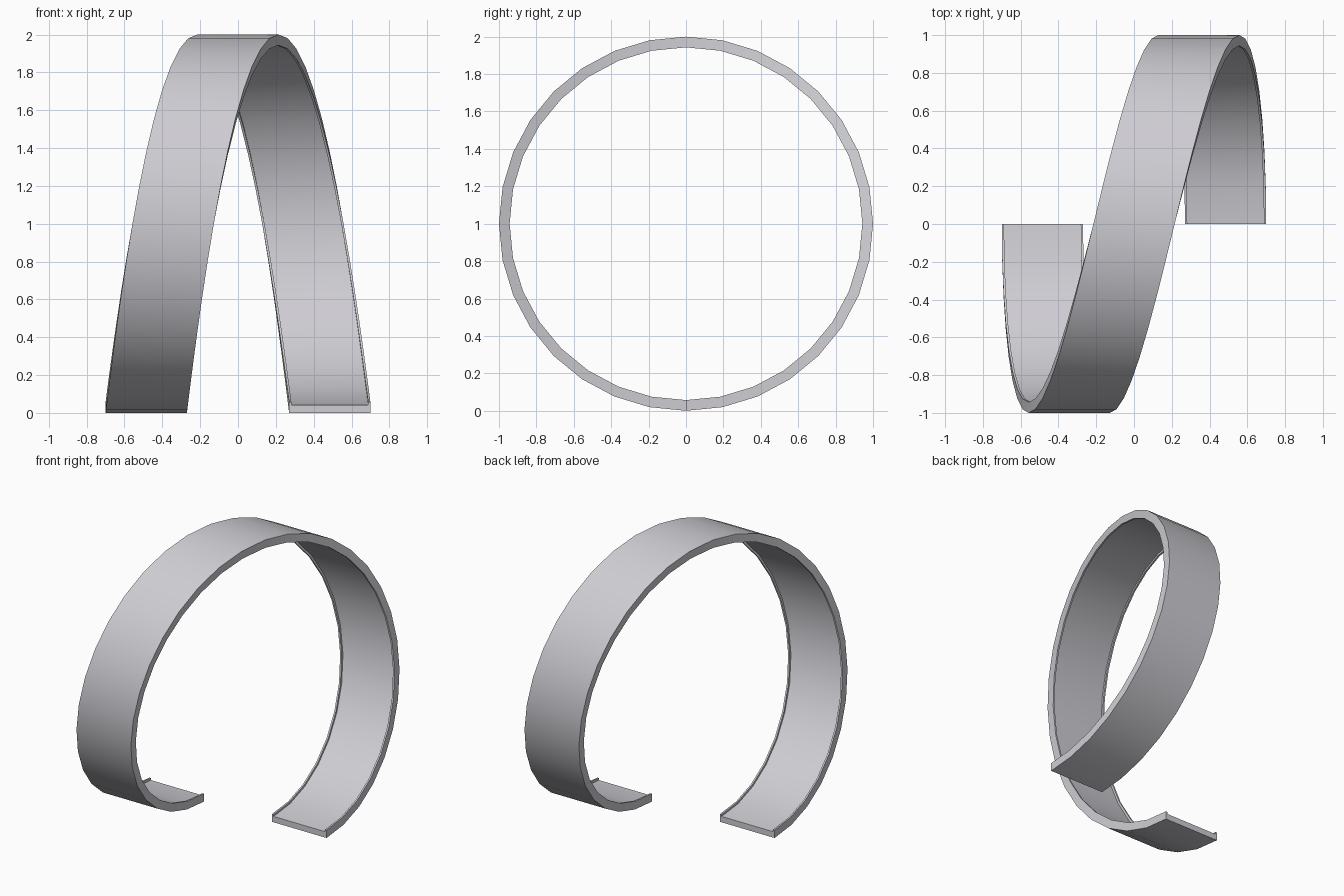
import bpy, bmesh, math

if "Cube" in bpy.data.objects:
    bpy.data.objects.remove(bpy.data.objects["Cube"])

STEPS = 32        # facets in the full turn
ADVANCE = 0.485   # sideways travel of the band centre at each end
HALF = 0.215      # half band width
LIP = 0.012       # width of the raised inner rims

metal = bpy.data.materials.new("light grey")
metal.diffuse_color = (0.62, 0.61, 0.65, 1)
metal.use_nodes = True
metal.node_tree.nodes["Principled BSDF"].inputs["Base Color"].default_value = metal.diffuse_color

# Channel cross-section: (x offset, radius), rims raised on the inside
section = [(-HALF, 1.0), (HALF, 1.0), (HALF, 0.943), (HALF - LIP, 0.943),
           (HALF - LIP, 0.958), (LIP - HALF, 0.958), (LIP - HALF, 0.943), (-HALF, 0.943)]

# Sweep the section once around, easing sideways so the band crosses over
bm = bmesh.new()
rings = []
for i in range(STEPS + 1):
    a = -math.pi + 2 * math.pi * i / STEPS
    cx = ADVANCE * math.sin(a / 2)
    rings.append([bm.verts.new((cx + x, r * math.sin(a), 1 + r * math.cos(a)))
                  for x, r in section])
n = len(section)
for r0, r1 in zip(rings, rings[1:]):
    for k in range(n):
        bm.faces.new((r0[k], r0[(k + 1) % n], r1[(k + 1) % n], r1[k]))

# End caps
bm.faces.new(rings[0])
bm.faces.new(rings[-1])
bmesh.ops.recalc_face_normals(bm, faces=bm.faces)

mesh = bpy.data.meshes.new("spiral_band")
bm.to_mesh(mesh)
bm.free()
mesh.materials.append(metal)
band = bpy.data.objects.new("spiral_band", mesh)
bpy.context.collection.objects.link(band)
bpy.context.view_layer.objects.active = band
band.select_set(True)
bpy.ops.object.shade_smooth_by_angle(angle=math.radians(30))
